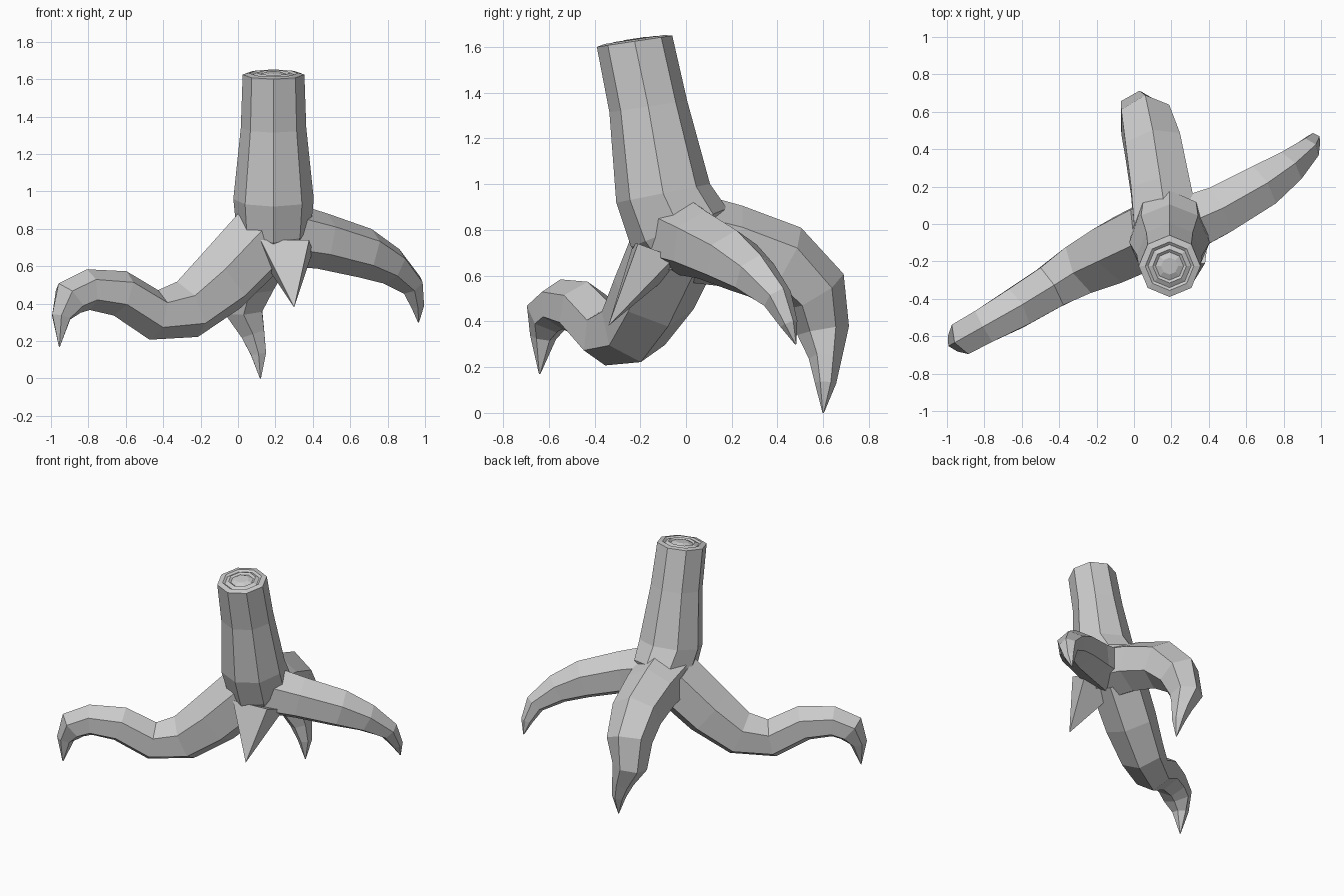
import bpy, bmesh, math
from mathutils import Vector

if "Cube" in bpy.data.objects:
    bpy.data.objects.remove(bpy.data.objects["Cube"])


def finish(name, bm):
    bmesh.ops.recalc_face_normals(bm, faces=bm.faces)
    mesh = bpy.data.meshes.new(name)
    bm.to_mesh(mesh)
    bm.free()
    obj = bpy.data.objects.new(name, mesh)
    bpy.context.collection.objects.link(obj)
    return obj


def loft(name, rings):
    """Skin a list of point rings; both end rings are capped."""
    bm = bmesh.new()
    loops = [[bm.verts.new(p) for p in ring] for ring in rings]
    n = len(loops[0])
    for a, b in zip(loops, loops[1:]):
        for i in range(n):
            j = (i + 1) % n
            bm.faces.new((a[i], a[j], b[j], b[i]))
    bm.faces.new(loops[0])
    bm.faces.new(loops[-1])
    bmesh.ops.remove_doubles(bm, verts=bm.verts, dist=0.0005)
    return finish(name, bm)


def trunk_ring(cx, cy, z, rx, ry, slope):
    """Octagon that leans: z rises towards the back."""
    pts = []
    for i in range(8):
        a = i * math.pi / 4
        dy = ry * math.sin(a)
        pts.append(Vector((cx + rx * math.cos(a), cy + dy, z + slope * dy)))
    return pts


def root(name, path, side, sides=6):
    """Faceted tapering tube along (x, y, z, radius) points."""
    pts = [Vector(p[:3]) for p in path]
    rings = []
    for i, p in enumerate(pts):
        before, after = pts[max(i - 1, 0)], pts[min(i + 1, len(pts) - 1)]
        t = (after - before).normalized()
        s = Vector(side)
        s = (s - t * s.dot(t)).normalized()
        u = s.cross(t)
        r = path[i][3] * 1.04
        rings.append([p + r * (u * math.cos(a) + s * math.sin(a))
                      for a in (k * math.tau / sides for k in range(sides))])
    return loft(name, rings)


# Leaning trunk, with shallow growth-ring steps on the cut top
rings = [trunk_ring(*r) for r in (
    (0.19, 0.00, 0.64, 0.12, 0.12, 0.2),
    (0.19, -0.03, 0.81, 0.20, 0.21, 0.4),
    (0.19, -0.10, 0.96, 0.215, 0.205, 0.2),
    (0.19, -0.165, 1.34, 0.175, 0.17, 0.15),
    (0.19, -0.225, 1.625, 0.165, 0.165, 0.15))]
for r, dz in ((0.13, 0.008), (0.115, -0.002), (0.09, 0.01),
              (0.075, 0.0), (0.045, 0.012)):
    rings.append(trunk_ring(0.19, -0.225, 1.625 + dz, r, r, 0.15))
loft("trunk", rings)

# Long wavy root to the front left
root("left_root", (
    (0.12, -0.04, 0.74, 0.19), (-0.09, -0.14, 0.52, 0.18),
    (-0.27, -0.23, 0.37, 0.155), (-0.45, -0.34, 0.34, 0.13),
    (-0.63, -0.45, 0.455, 0.12), (-0.80, -0.545, 0.475, 0.105),
    (-0.90, -0.60, 0.43, 0.10), (-0.945, -0.625, 0.33, 0.055),
    (-0.955, -0.64, 0.17, 0.003)), (0.5, -0.86, 0))

# Arched root to the back right
root("right_root", (
    (0.22, -0.03, 0.78, 0.17), (0.45, 0.07, 0.735, 0.145),
    (0.68, 0.20, 0.67, 0.13), (0.82, 0.30, 0.60, 0.10),
    (0.93, 0.40, 0.50, 0.065), (0.96, 0.45, 0.39, 0.038),
    (0.965, 0.48, 0.30, 0.003)), (-0.5, 0.86, 0))

# Thick root dropping down at the back
root("back_root", (
    (0.17, 0.00, 0.77, 0.19), (0.14, 0.20, 0.73, 0.175),
    (0.10, 0.42, 0.66, 0.165), (0.06, 0.56, 0.53, 0.145),
    (0.03, 0.60, 0.36, 0.11), (0.08, 0.61, 0.24, 0.07),
    (0.11, 0.61, 0.13, 0.045), (0.12, 0.60, 0.0, 0.003)), (-1, 0, 0))

# Short pointed spur under the front of the trunk
bm = bmesh.new()
for p in ((0.12, -0.23, 0.74), (0.38, -0.21, 0.74), (0.40, -0.05, 0.68),
          (0.14, -0.05, 0.62), (0.27, -0.27, 0.53), (0.30, -0.34, 0.38)):
    bm.verts.new(p)
bmesh.ops.convex_hull(bm, input=bm.verts)
finish("front_spur", bm)
